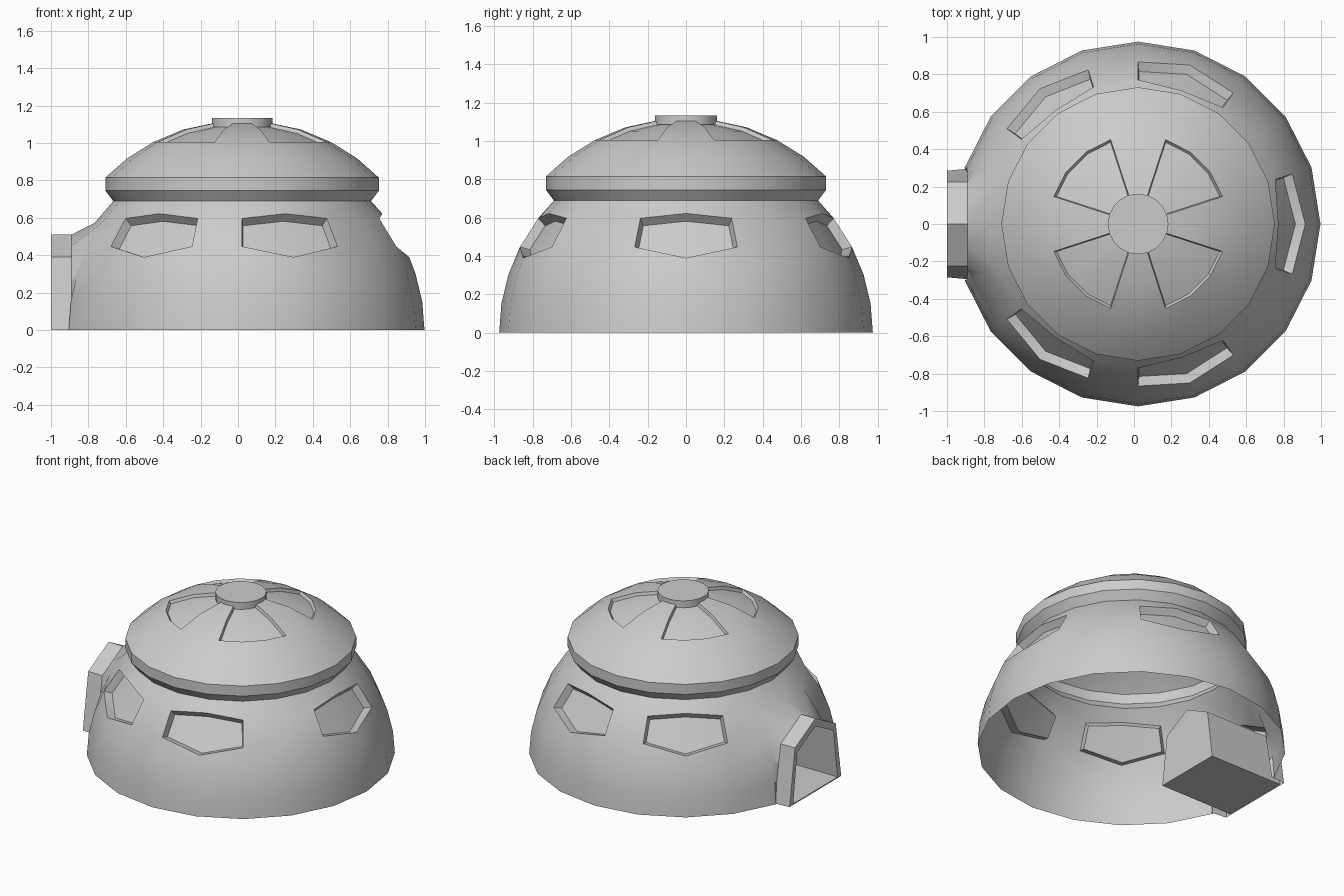
import bpy, bmesh
from math import sin, cos, pi, radians
from mathutils import Vector

if "Cube" in bpy.data.objects:
    bpy.data.objects.remove(bpy.data.objects["Cube"])

CX, R, N = 0.022, 0.975, 20      # dome centre, radius, sides


def point(r, z, k):
    a = 2 * pi * k / N
    return Vector((CX + r * cos(a), r * sin(a), z))


def lathe(bm, profile, skip=()):
    """Revolve a profile; returns vertex rings and a face grid."""
    rings = [[bm.verts.new(point(r, z, k)) for k in range(N)] for r, z in profile]
    faces = {}
    for i in range(len(rings) - 1):
        for k in range(N):
            if (i, k) not in skip:
                n = (k + 1) % N
                faces[i, k] = bm.faces.new((rings[i][k], rings[i][n],
                                            rings[i + 1][n], rings[i + 1][k]))
    return rings, faces


def recess(bm, faces, rim, move):
    """Inset a patch of faces and push it inwards."""
    bm.normal_update()
    bmesh.ops.inset_region(bm, faces=faces, thickness=rim, use_even_offset=True)
    for v in {v for f in faces for v in f.verts}:
        v.co += move


def finish(bm, name):
    mesh = bpy.data.meshes.new(name)
    bm.normal_update()
    bm.to_mesh(mesh)
    bm.free()
    ob = bpy.data.objects.new(name, mesh)
    bpy.context.collection.objects.link(ob)
    bpy.ops.object.select_all(action='DESELECT')
    ob.select_set(True)
    bpy.context.view_layer.objects.active = ob
    bpy.ops.object.shade_smooth_by_angle(angle=radians(30))


# Dome wall, left open where the entrance joins
bm = bmesh.new()
profile = [(R * cos(radians(9 * i)), R * sin(radians(9 * i))) for i in range(6)]
gap = {(i, k) for i in range(4) for k in (9, 10)}
rings, faces = lathe(bm, profile, gap)


def slide(i, k, z):
    rings[i][k % N].co = point((R * R - z * z) ** 0.5, z, k)


# Six-sided recessed windows
for k in (0, 4, 7, 13, 16):
    for s, low, high in ((-1, 0.447, 0.597), (0, 0.39, 0.622), (1, 0.447, 0.597)):
        slide(3, k + s, low)
        slide(4, k + s, high)
    a = 2 * pi * k / N
    normal = Vector((cos(a) * 0.86, sin(a) * 0.86, 0.51))
    recess(bm, [faces[3, (k - 1) % N], faces[3, k]], 0.018, normal * -0.05)


# Entrance: pointed arch sections joined to the dome, with a closed pocket
def arch(x, w, shoulder, sz, top, base=0.0):
    half = [(w + (shoulder - w) * t / 3, base + (sz - base) * t / 3) for t in range(4)]
    half.append((shoulder / 2, (sz + top) / 2))
    pts = half + [(0, top)] + [(-y, z) for y, z in reversed(half)]
    return [bm.verts.new((x, y, z)) for y, z in pts]


join = ([rings[i][9] for i in range(5)] + [rings[4][10]]
        + [rings[i][11] for i in reversed(range(5))])
sections = [join,
            arch(-0.89, 0.295, 0.225, 0.39, 0.51),
            arch(-1.0, 0.285, 0.225, 0.39, 0.51),
            arch(-1.0, 0.245, 0.2, 0.35, 0.455, 0.008),
            arch(-0.44, 0.245, 0.2, 0.35, 0.455, 0.008)]
for a, b in zip(sections, sections[1:]):
    for j in range(10):
        bm.faces.new((a[j], b[j], b[j + 1], a[j + 1]))
outer, inner, back = sections[2:]
bm.faces.new((outer[0], outer[-1], inner[-1], inner[0]))
bm.faces.new((inner[0], inner[-1], back[-1], back[0]))
bm.faces.new(back)
bmesh.ops.recalc_face_normals(bm, faces=bm.faces[:])
finish(bm, "dome_wall")

# Roof with overhanging rim and four recessed wedge panels
bm = bmesh.new()
rings, faces = lathe(bm, [profile[-1], (0.731, 0.745), (0.731, 0.815), (0.615, 0.918),
                          (0.475, 1.005), (0.315, 1.072), (0.16, 1.105)])
for q in range(4):
    patch = [faces[i, 5 * q + c] for i in (4, 5) for c in (1, 2, 3)]
    a = pi / 4 + q * pi / 2
    recess(bm, patch, 0.008, Vector((-0.006 * cos(a), -0.006 * sin(a), -0.02)))
finish(bm, "roof")

# Flat cap on top
bm = bmesh.new()
rings, faces = lathe(bm, [(0.162, 1.085), (0.162, 1.133)])
bm.faces.new(rings[-1])
finish(bm, "roof_cap")
